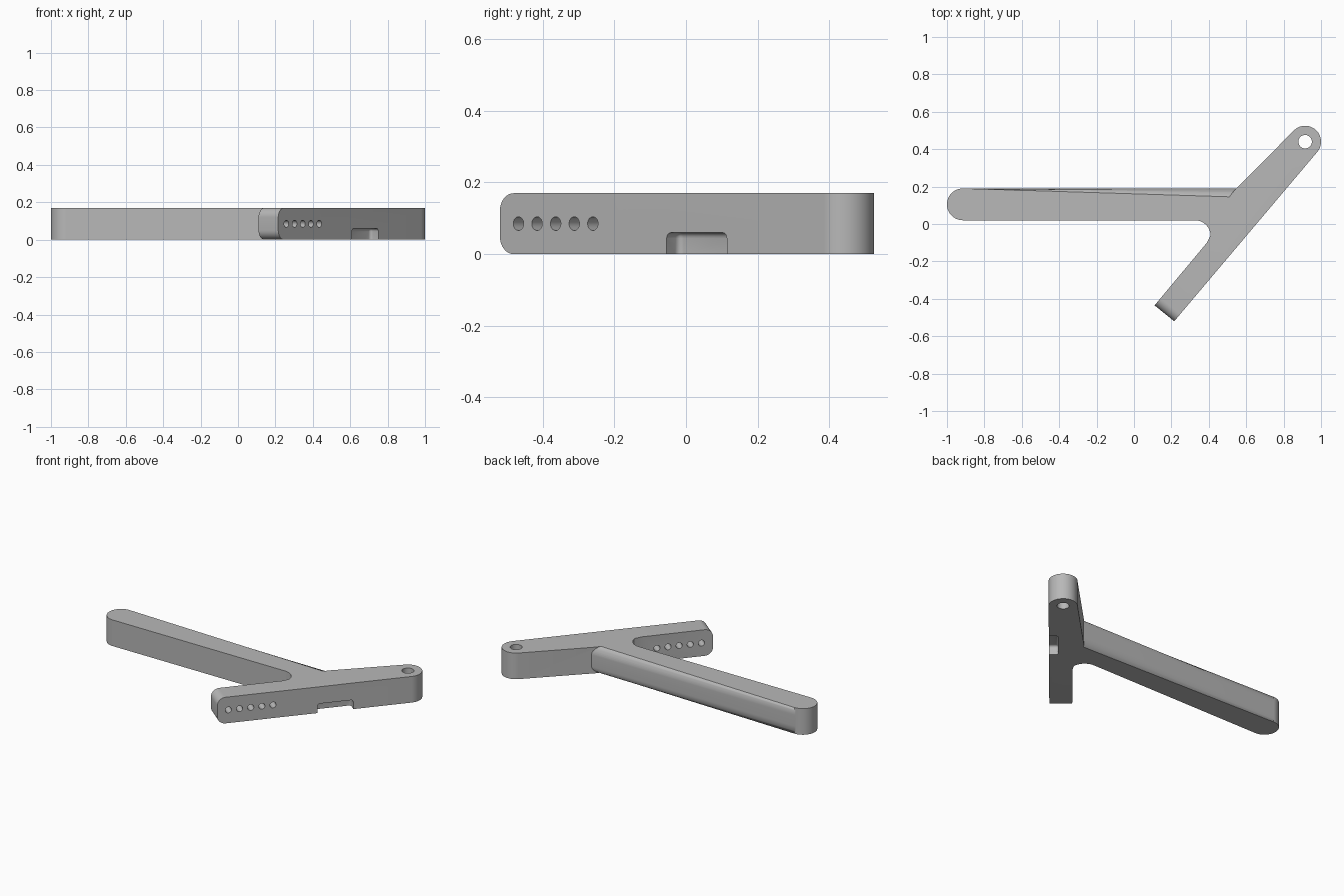
import bpy, bmesh, math
from mathutils import Vector, Matrix

cube = bpy.data.objects.get("Cube")
if cube:
    bpy.data.objects.remove(cube, do_unlink=True)

H = 0.17
grey = bpy.data.materials.new("plain grey")
grey.use_nodes = True
tone = (0.48, 0.48, 0.48, 1)
grey.diffuse_color = tone
grey.node_tree.nodes["Principled BSDF"].inputs["Base Color"].default_value = tone


def finish(name, bm):
    bmesh.ops.recalc_face_normals(bm, faces=bm.faces)
    mesh = bpy.data.meshes.new(name)
    bm.to_mesh(mesh)
    bm.free()
    mesh.materials.append(grey)
    obj = bpy.data.objects.new(name, mesh)
    bpy.context.collection.objects.link(obj)
    return obj


def arc(cx, cy, r, start, end, n):
    """Points along an arc, angles in degrees."""
    angles = [math.radians(start + (end - start) * i / n) for i in range(n + 1)]
    return [(cx + r * math.cos(a), cy + r * math.sin(a)) for a in angles]


def plate(name, outline, rounded, radius):
    """Extrude an outline to full height, rounding the rim edges picked by index."""
    bm = bmesh.new()
    n = len(outline)
    low = [bm.verts.new((x, y, 0)) for x, y in outline]
    high = [bm.verts.new((x, y, H)) for x, y in outline]
    bm.faces.new(low)
    bm.faces.new(high)
    for i in range(n):
        j = (i + 1) % n
        bm.faces.new((low[i], low[j], high[j], high[i]))
    rim = [bm.edges.get((ring[i], ring[(i + 1) % n])) for ring in (low, high) for i in rounded]
    bmesh.ops.bevel(bm, geom=rim, offset=radius, segments=8, profile=0.5,
                    affect='EDGES', clamp_overlap=False)
    return finish(name, bm)


def cylinder(name, centre, axis, radius, length):
    bm = bmesh.new()
    turn = Vector(axis).to_track_quat('Z', 'Y').to_matrix().to_4x4()
    bmesh.ops.create_cone(bm, cap_ends=True, segments=32, radius1=radius, radius2=radius,
                          depth=length, matrix=Matrix.Translation(centre) @ turn)
    return finish(name, bm)


def combine(target, tool, operation):
    mod = target.modifiers.new(operation.lower(), 'BOOLEAN')
    mod.operation, mod.solver, mod.object = operation, 'EXACT', tool
    bpy.ops.object.select_all(action='DESELECT')
    bpy.context.view_layer.objects.active = target
    target.select_set(True)
    bpy.ops.object.modifier_apply(modifier=mod.name)
    bpy.data.objects.remove(tool, do_unlink=True)


# Arm: tapered bar with a round pivot end and a rounded-off free end
heel = Vector((0.215, -0.52, 0))
along = Vector((0.765, 0.905, 0)).normalized()
out = Vector((along.y, -along.x, 0))
pivot = (0.915, 0.44)
outline = [(0.11, -0.435), (heel.x, heel.y)]
outline += arc(*pivot, 0.085, -40.2, 135, 28)
outline += [(0.53, 0.172), (0.43, 0.04), (0.425, -0.03), (0.39, -0.1)]
arm = plate("lever_arm", outline, [0], 0.05)

# Handle: rounded bar that flares into the arm
rounded_path = [(0.68, 0.19)] + arc(-0.915, 0.105, 0.085, 90, 270, 32)
rounded_path += arc(0.325, -0.065, 0.085, 90, -20, 20)
handle = plate("handle", rounded_path + [(0.52, -0.11), (0.68, 0.1)],
               range(len(rounded_path) - 1), 0.05)
combine(arm, handle, 'UNION')

# Pivot hole
combine(arm, cylinder("pivot_cutter", (*pivot, H / 2), (0, 0, 1), 0.036, 1), 'DIFFERENCE')

# Row of adjustment holes through the free end
for i in range(5):
    spot = heel + along * (0.068 + 0.068 * i) - out * 0.07
    spot.z = H / 2
    combine(arm, cylinder("hole_cutter", spot, out, 0.019, 0.3), 'DIFFERENCE')

# Notch in the lower outer side, with softened inner edges
bm = bmesh.new()
bmesh.ops.create_cube(bm, size=1)
bmesh.ops.scale(bm, vec=(0.22, 0.12, 0.12), verts=bm.verts)
bmesh.ops.bevel(bm, geom=list(bm.edges), offset=0.016, segments=4, profile=0.5, affect='EDGES')
place = Matrix((along, out, (0, 0, 1))).transposed().to_4x4()
bmesh.ops.transform(bm, matrix=Matrix.Translation(heel + along * 0.72 + out * 0.005) @ place,
                    verts=bm.verts)
combine(arm, finish("notch_cutter", bm), 'DIFFERENCE')

bpy.ops.object.shade_smooth_by_angle(angle=math.radians(30))
